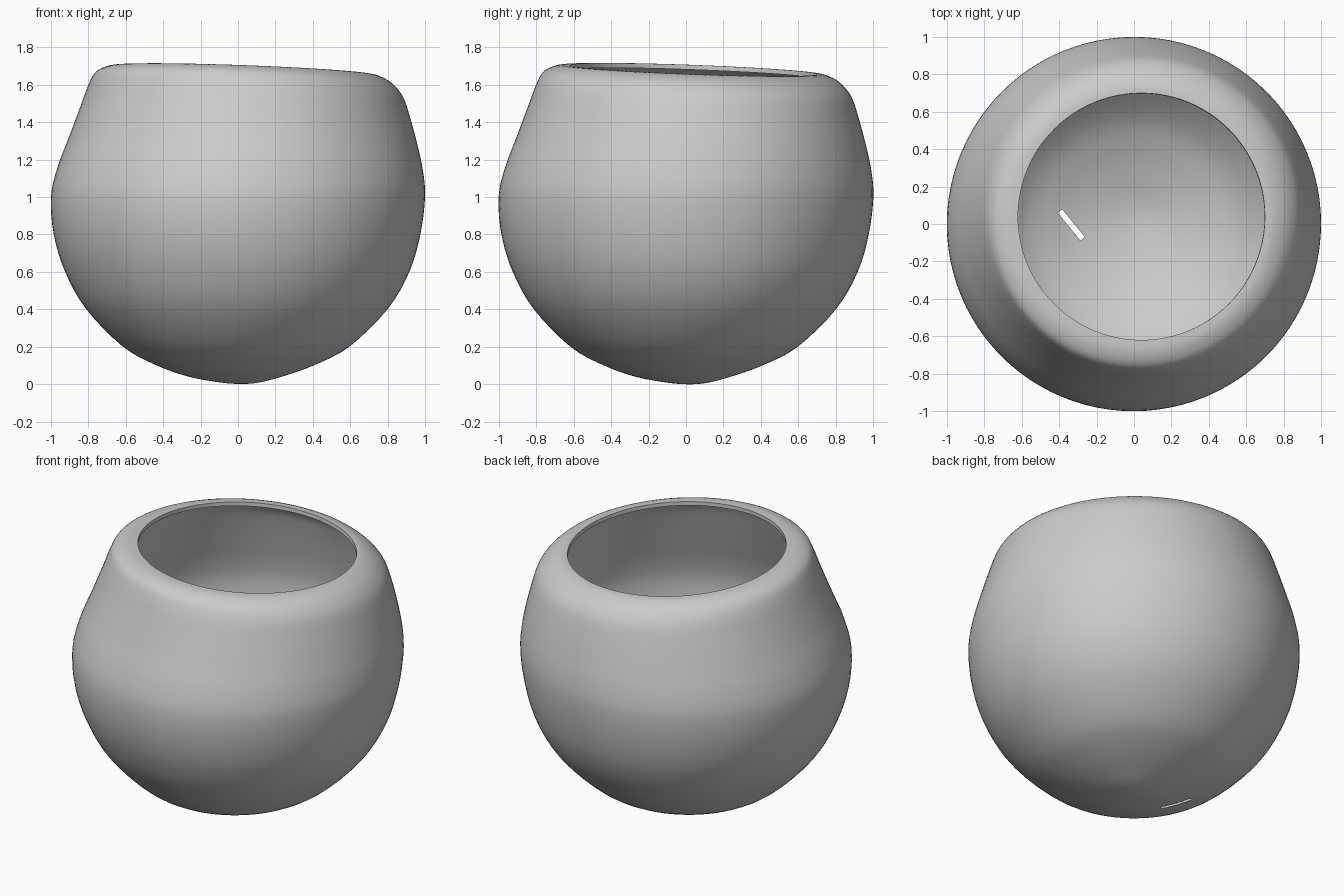
import bpy
import bmesh
from math import cos, sin, pi, radians

if "Cube" in bpy.data.objects:
    bpy.data.objects.remove(bpy.data.objects["Cube"], do_unlink=True)

SEGMENTS = 96
STEPS = 4
WALL = 0.025

# Rings from mouth to base: radius, diagonal offset, height, tilt
RINGS = [
    (0.66, 0.04, 1.68, 0.037),
    (0.72, 0.03, 1.675, 0.037),
    (0.79, 0.03, 1.64, 0.037),
    (0.84, 0.04, 1.57, 0.035),
    (0.88, 0.038, 1.46, 0.03),
    (0.932, 0.027, 1.3, 0.02),
    (0.977, 0.012, 1.15, 0.01),
    (1.0, 0.0, 1.0, 0.0),
    (0.98, -0.005, 0.8, 0.0),
    (0.92, -0.004, 0.6, 0.0),
    (0.805, -0.006, 0.4, 0.0),
    (0.605, -0.01, 0.2, 0.0),
    (0.42, -0.015, 0.1, 0.0),
    (0.25, -0.015, 0.04, 0.0),
    (0.1, 0.01, 0.008, 0.0),
    (0.0, 0.02, 0.0, 0.0),
]


def smooth_rings(rings):
    """Catmull-Rom interpolation of the ring values."""
    out = []
    last = len(rings) - 1
    for i in range(last):
        a, b, c, d = (rings[min(max(i + k, 0), last)] for k in (-1, 0, 1, 2))
        for s in range(STEPS):
            t = s / STEPS
            out.append([q + 0.5 * t * (r - p + t * (2 * p - 5 * q + 4 * r - w
                        + t * (3 * (q - r) + w - p)))
                        for p, q, r, w in zip(a, b, c, d)])
    return out


# Colour
clay = bpy.data.materials.new("plain grey")
clay.use_nodes = True
grey = (0.6, 0.6, 0.6, 1)
clay.diffuse_color = grey
clay.node_tree.nodes["Principled BSDF"].inputs["Base Color"].default_value = grey

# Rounded bowl, slightly leaning towards one corner
bm = bmesh.new()
loops = []
for radius, shift, height, tilt in smooth_rings(RINGS):
    loop = []
    for k in range(SEGMENTS):
        a = 2 * pi * k / SEGMENTS
        x, y = radius * cos(a), radius * sin(a)
        loop.append(bm.verts.new((x + shift, y + shift, height - tilt * (x + y))))
    loops.append(loop)
for upper, lower in zip(loops, loops[1:]):
    for k in range(SEGMENTS):
        n = (k + 1) % SEGMENTS
        bm.faces.new((upper[k], lower[k], lower[n], upper[n]))
tip = bm.verts.new((RINGS[-1][1], RINGS[-1][1], RINGS[-1][2]))
for k in range(SEGMENTS):
    bm.faces.new((loops[-1][k], tip, loops[-1][(k + 1) % SEGMENTS]))
mesh = bpy.data.meshes.new("bowl")
bm.to_mesh(mesh)
bm.free()
bowl = bpy.data.objects.new("bowl", mesh)
bpy.context.collection.objects.link(bowl)
mesh.materials.append(clay)

# Thin wall
wall = bowl.modifiers.new("wall", 'SOLIDIFY')
wall.thickness = WALL
wall.offset = -1

# Narrow slit through the base
bpy.ops.mesh.primitive_cube_add(size=1, location=(-0.335, -0.005, 0.05),
                                rotation=(0, 0, radians(-51)))
cutter = bpy.context.object
cutter.name = "slit_cutter"
cutter.scale = (0.19, 0.03, 0.3)
cutter.hide_render = True
cutter.display_type = 'WIRE'
slit = bowl.modifiers.new("slit", 'BOOLEAN')
slit.operation = 'DIFFERENCE'
slit.solver = 'EXACT'
slit.object = cutter

# Apply the modifiers and smooth the shading
bpy.ops.object.select_all(action='DESELECT')
bowl.select_set(True)
bpy.context.view_layer.objects.active = bowl
for name in ("wall", "slit"):
    bpy.ops.object.modifier_apply(modifier=name)
bpy.data.objects.remove(cutter, do_unlink=True)
bpy.ops.object.shade_smooth_by_angle(angle=radians(40))
